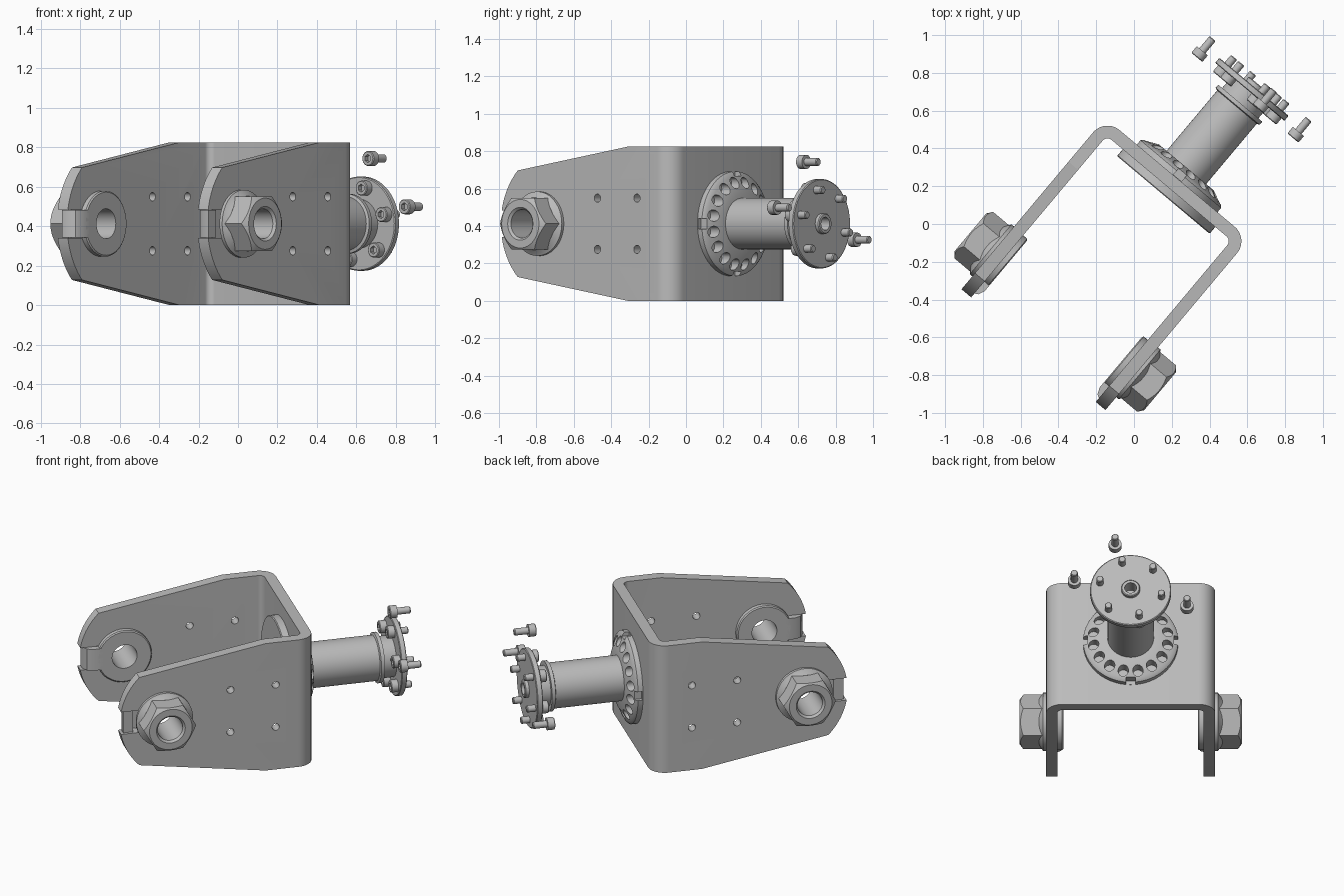
import bpy, bmesh, math
from math import radians, cos, sin, pi
from mathutils import Matrix

cube = bpy.data.objects.get("Cube")
if cube:
    bpy.data.objects.remove(cube, do_unlink=True)

steel = bpy.data.materials.new("grey_steel")
steel.use_nodes = True
GREY = (0.5, 0.5, 0.5, 1)
steel.diffuse_color = GREY
steel.node_tree.nodes["Principled BSDF"].inputs["Base Color"].default_value = GREY

# Local frame: X along the shaft, Y across the fork, Z up from the shaft axis
FRAME = Matrix.Translation((0.015, -0.013, 0.4125)) @ Matrix.Rotation(radians(50), 4, 'Z')
parts = []


def link(name, mesh):
    ob = bpy.data.objects.new(name, mesh)
    bpy.context.collection.objects.link(ob)
    ob.matrix_world = FRAME
    parts.append(ob)
    return ob


def finish(name, bm, matrix):
    bmesh.ops.remove_doubles(bm, verts=bm.verts, dist=1e-5)
    bmesh.ops.recalc_face_normals(bm, faces=bm.faces)
    bm.transform(matrix)
    mesh = bpy.data.meshes.new(name)
    bm.to_mesh(mesh)
    bm.free()
    mesh.materials.append(steel)
    return link(name, mesh)


def lathe(name, profile, matrix=Matrix(), steps=48):
    """Spin a closed (x, radius) profile around X."""
    bm = bmesh.new()
    vs = [bm.verts.new((x, 0, r)) for x, r in profile]
    es = [bm.edges.new((vs[i - 1], vs[i])) for i in range(len(vs))
          if profile[i - 1][1] > 0 or profile[i][1] > 0]
    bmesh.ops.spin(bm, geom=vs + es, axis=(1, 0, 0), cent=(0, 0, 0),
                   angle=2 * pi, steps=steps)
    return finish(name, bm, matrix)


def rod(name, x0, x1, r, matrix=Matrix(), steps=24):
    return lathe(name, [(x0, 0), (x0, r), (x1, r), (x1, 0)], matrix, steps)


def prism(name, points, half, matrix=Matrix()):
    """Extrude an XY outline to +-half in Z."""
    bm = bmesh.new()
    face = bm.faces.new([bm.verts.new((x, y, -half)) for x, y in points])
    top = bmesh.ops.extrude_face_region(bm, geom=[face])["geom"]
    bmesh.ops.translate(bm, vec=(0, 0, 2 * half),
                        verts=[v for v in top if isinstance(v, bmesh.types.BMVert)])
    return finish(name, bm, matrix)


def box(name, x0, x1, y0, y1, half):
    return prism(name, [(x0, y0), (x1, y0), (x1, y1), (x0, y1)], half)


def cut(ob, cutter, op='DIFFERENCE'):
    mod = ob.modifiers.new("cut", 'BOOLEAN')
    mod.operation, mod.object, mod.solver = op, cutter, 'EXACT'
    bpy.context.view_layer.update()
    ev = ob.evaluated_get(bpy.context.evaluated_depsgraph_get())
    mesh = bpy.data.meshes.new_from_object(ev)
    ob.modifiers.clear()
    ob.data = mesh
    parts.remove(cutter)
    bpy.data.objects.remove(cutter, do_unlink=True)


def arc(cx, cy, r, a0, a1, n=10):
    angles = [radians(a0 + (a1 - a0) * i / n) for i in range(n + 1)]
    return [(cx + r * cos(a), cy + r * sin(a)) for a in angles]


def at(x, y, z):
    return Matrix.Translation((x, y, z))


def turned(x, angle, radius):
    a = radians(angle)
    return at(x, radius * cos(a), radius * sin(a))


# Fork bracket: bent strip trimmed to the tapered, round-nosed silhouette
W, BACK, T, R, H = 0.4975, 0.332, 0.067, 0.1, 0.4125
cx, cy = BACK - R, W - R
strip = ([(-0.95, -W)] + arc(cx, -cy, R, -90, 0) + arc(cx, cy, R, 0, 90) + [(-0.95, W), (-0.95, W - T)]
         + arc(cx, cy, R - T, 90, 0) + arc(cx, -cy, R - T, 0, -90) + [(-0.95, T - W)])
bracket = prism("fork_bracket", strip, H)
outline = ([(0.4, H + 0.01), (0.03, H + 0.01), (0.03, H)] + arc(-0.455, 0, 0.403, 135, 225, 24)
           + [(0.03, -H), (0.03, -H - 0.01), (0.4, -H - 0.01)])
UP = Matrix.Rotation(radians(90), 4, 'X')
cut(bracket, prism("trim", outline, 0.7, UP), 'INTERSECT')

HUB = -0.59
ACROSS = Matrix.Rotation(radians(90), 4, 'Z')
for x in (-0.184, 0.092):
    for z in (-0.137, 0.137):
        cut(bracket, rod("hole", -0.7, 0.7, 0.022, at(x, 0, z) @ ACROSS))
cut(bracket, rod("axle_hole", -0.7, 0.7, 0.085, at(HUB, 0, 0) @ ACROSS))
cut(bracket, box("nose_slot", -1, HUB, -0.7, 0.7, 0.072))

# Axle nuts and tab washers on both arms
for side, s in (("left", 1), ("right", -1)):
    m = at(HUB, 0, 0) @ Matrix.Rotation(radians(90 * s), 4, 'Z')
    nut = lathe(side + "_axle_nut", [(0.515, 0.076), (0.515, 0.17), (0.625, 0.17), (0.655, 0.13),
                                     (0.655, 0.088), (0.642, 0.076)], m)
    hexagon = rod("hex", 0.4, 0.8, 0.16, m @ Matrix.Rotation(radians(90), 4, 'X'), 6)
    cut(nut, hexagon, 'INTERSECT')
    lathe(side + "_nut_flange", [(W, 0.076), (W, 0.172), (0.515, 0.172), (0.522, 0.16),
                                 (0.54, 0.14), (0.54, 0.076)], m)
    lathe(side + "_inner_washer", [(0.397, 0.076), (0.397, 0.16), (0.403, 0.167), (W - T, 0.167),
                                   (W - T, 0.09), (W, 0.09), (W, 0.076)], m)
    tab = [(HUB - 0.13, 0.397), (-0.78, 0.397), (-0.815, 0.412), (-0.835, 0.45),
           (-0.835, 0.485), (-0.775, 0.485), (-0.765, 0.435), (HUB - 0.13, 0.435)]
    prism(side + "_washer_tab", [(x, y * s) for x, y in tab], 0.069)

# Perforated ring behind the bracket, with four rim notches
ring = lathe("perforated_ring", [(0.32, 0.1), (0.32, 0.28), (0.362, 0.28), (0.374, 0.268),
                                 (0.38, 0.25), (0.408, 0.19), (0.408, 0.1)], steps=64)
for i in range(16):
    cut(ring, rod("hole", 0.345, 0.5, 0.031, turned(0, i * 22.5 + 11.25, 0.222), 16))
for i in range(4):
    notch = box("notch", 0.335, 0.5, 0.255, 0.35, 0.028)
    notch.data.transform(Matrix.Rotation(i * pi / 2, 4, 'X'))
    cut(ring, notch)

lathe("inner_flange", [(0.218, 0.17), (0.218, 0.315), (0.223, 0.32), (0.27, 0.32), (0.27, 0.17)],
      steps=64)

# Shaft with collar, neck and end boss
lathe("shaft", [(0.25, 0), (0.25, 0.137), (0.825, 0.137), (0.83, 0.152), (0.852, 0.152),
                (0.852, 0.125), (0.94, 0.125), (0.94, 0.055), (0.985, 0.055), (0.99, 0.05),
                (0.99, 0.035), (0.9, 0.035), (0.9, 0)])

# End plate
lathe("end_plate", [(0.93, 0.05), (0.93, 0.234), (0.934, 0.239), (0.961, 0.239),
                    (0.965, 0.234), (0.965, 0.05)], steps=64)

# Socket bolts: six fitted in the plate, three loose beside it
bolt = lathe("fitted_bolt", [(0, 0), (0, 0.034), (0.004, 0.038), (0.045, 0.038), (0.045, 0.021),
                             (0.125, 0.021), (0.13, 0.017), (0.13, 0)], steps=24)
cut(bolt, rod("socket", -0.05, 0.025, 0.021, steps=6))
for i in range(6):
    ob = bolt if i == 0 else link("fitted_bolt", bolt.data)
    ob.matrix_world = FRAME @ turned(0.887, 45.5 + 60 * i, 0.187)
for angle in (165.5, 105.5, -14.5):
    link("loose_bolt", bolt.data).matrix_world = FRAME @ turned(0.89, angle, 0.343)

# Smooth round surfaces, keep edges sharp
bpy.ops.object.select_all(action='DESELECT')
for ob in parts:
    ob.select_set(True)
bpy.context.view_layer.objects.active = parts[0]
bpy.ops.object.shade_smooth_by_angle(angle=radians(30))
